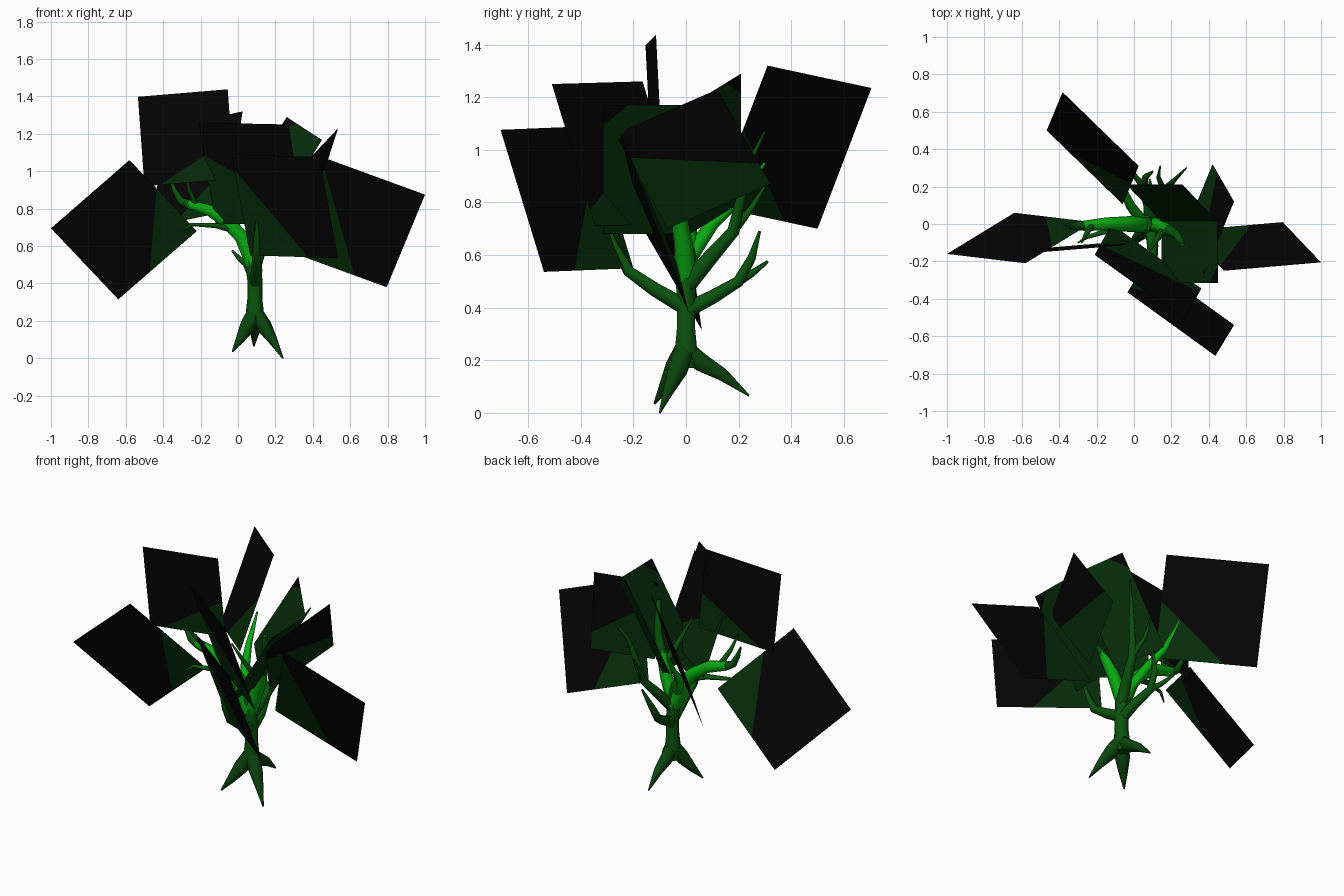
import bpy, bmesh
from mathutils import Vector

if "Cube" in bpy.data.objects:
    bpy.data.objects.remove(bpy.data.objects["Cube"], do_unlink=True)


def material(name, rgb):
    m = bpy.data.materials.new(name)
    m.use_nodes = True
    m.diffuse_color = (*rgb, 1)
    bsdf = next(n for n in m.node_tree.nodes if n.type == 'BSDF_PRINCIPLED')
    bsdf.inputs["Base Color"].default_value = (*rgb, 1)
    bsdf.inputs["Roughness"].default_value = 0.9
    return m


BARK = material("bark green", (0.003, 0.09, 0.004))
DARK = material("dark bark green", (0.003, 0.058, 0.004))
BRIGHT = material("bright green bark", (0.003, 0.4, 0.006))
BLACK = material("leaf black", (0.0015, 0.0015, 0.0015))
LEAF = material("leaf dark green", (0.002, 0.027, 0.003))


def tube(name, points, mat):
    """Tapered round limb; each point is x, y, z, radius."""
    cu = bpy.data.curves.new(name + "_path", 'CURVE')
    cu.dimensions = '3D'
    cu.bevel_depth = 1
    cu.bevel_resolution = 1
    cu.use_fill_caps = True
    sp = cu.splines.new('POLY')
    sp.points.add(len(points) - 1)
    for p, (x, y, z, r) in zip(sp.points, points):
        p.co = (x, y, z, 1)
        p.radius = r
    tmp = bpy.data.objects.new(name + "_path", cu)
    bpy.context.collection.objects.link(tmp)
    deps = bpy.context.evaluated_depsgraph_get()
    me = bpy.data.meshes.new_from_object(tmp.evaluated_get(deps))
    bpy.data.objects.remove(tmp, do_unlink=True)
    me.materials.clear()
    me.materials.append(mat)
    for f in me.polygons:
        f.use_smooth = len(f.vertices) == 4
    ob = bpy.data.objects.new(name, me)
    bpy.context.collection.objects.link(ob)


def leaf(name, base, a, b, fa, fb):
    """Square sheet from a base corner to corners a and b; green near the base,
    split along the line crossing the two sides at fractions fa and fb."""
    base, a, b = Vector(base), Vector(a), Vector(b)
    u, v = a - base, b - base
    normal = u.cross(v)
    bm = bmesh.new()
    bm.faces.new([bm.verts.new(p) for p in (base, a, a + v, b)])
    p, q = base + u * fa, base + v * fb
    cut = (q - p).cross(normal).normalized()
    if cut.dot(base - p) > 0:
        cut = -cut
    bmesh.ops.bisect_plane(bm, geom=bm.verts[:] + bm.edges[:] + bm.faces[:],
                           plane_co=p, plane_no=cut)
    for f in bm.faces:
        f.material_index = int((f.calc_center_median() - p).dot(cut) < 0)
    me = bpy.data.meshes.new(name)
    bm.to_mesh(me)
    bm.free()
    me.materials.append(BLACK)
    me.materials.append(LEAF)
    ob = bpy.data.objects.new(name, me)
    bpy.context.collection.objects.link(ob)


# Trunk and roots
tube("trunk", [(.09, 0, .17, .045), (.09, 0, .23, .05), (.09, 0, .32, .04),
               (.09, 0, .42, .04), (.08, 0, .52, .045), (.06, 0, .62, .04)], BARK)
tube("root_left", [(.09, 0, .25, .04), (.14, -.03, .17, .042),
                   (.19, -.065, .09, .024), (.24, -.1, .0, .004)], DARK)
tube("root_right", [(.09, 0, .25, .04), (.05, -.04, .17, .042),
                    (.01, -.08, .1, .024), (-.03, -.12, .035, .004)], DARK)
tube("root_back", [(.09, 0, .24, .04), (.09, .06, .19, .04),
                   (.09, .14, .145, .028), (.085, .24, .065, .004)], DARK)

# Main limbs
tube("right_limb", [(.08, 0, .5, .045), (.02, 0, .65, .045), (-.06, 0, .73, .04),
                    (-.15, 0, .79, .035), (-.27, -.01, .825, .027)], BRIGHT)
tube("right_limb_tip", [(-.26, -.01, .82, .027), (-.31, -.01, .845, .022),
                        (-.34, -.01, .9, .015), (-.37, 0, .97, .005)], BARK)
tube("middle_limb", [(.08, 0, .5, .042), (.14, -.01, .65, .036),
                     (.19, -.035, .78, .03)], BRIGHT)
tube("middle_limb_tip", [(.185, -.03, .77, .03), (.23, -.06, .88, .024),
                         (.25, -.09, .97, .019), (.26, -.11, 1.05, .014)], BARK)
tube("upper_back_limb", [(.09, 0, .48, .035), (.13, .1, .6, .03), (.16, .18, .69, .024),
                         (.19, .21, .82, .018), (.22, .24, .95, .012),
                         (.28, .3, 1.07, .004)], BARK)
tube("lower_back_limb", [(.09, 0, .39, .035), (.08, .1, .44, .03), (.05, .2, .5, .024),
                         (.06, .25, .59, .018), (.1, .28, .69, .006)], BARK)
tube("front_limb", [(.09, 0, .4, .035), (.1, -.12, .47, .03), (.1, -.22, .54, .024),
                    (.1, -.27, .63, .018), (.1, -.31, .73, .006)], BARK)
tube("far_back_limb", [(.04, .02, .6, .03), (-.02, .1, .72, .026),
                       (-.06, .19, .8, .018), (-.08, .3, .95, .005)], BRIGHT)

# Twigs
tube("lower_back_twig", [(.05, .2, .5, .018), (.01, .25, .53, .014), (-.03, .31, .575, .006)], BARK)
tube("right_twig", [(.0, 0, .68, .02), (-.12, -.03, .71, .016), (-.25, -.07, .715, .01),
                    (-.3, -.1, .68, .004)], BARK)
tube("right_upper_twig", [(-.22, 0, .81, .018), (-.26, -.06, .9, .012), (-.28, -.1, .98, .004)], BARK)
tube("middle_twig", [(.16, -.03, .72, .02), (.11, -.1, .85, .014), (.07, -.16, .97, .005)], BARK)
tube("upper_back_twig", [(.16, .18, .69, .018), (.13, .25, .78, .012), (.14, .31, .88, .004)], BARK)

# Foliage sheets
leaf("leaf_right", (-.22, .01, .68), (-.58, -.21, 1.06), (-.64, .06, .315), .6, .6)
leaf("leaf_top_right", (-.02, -.09, .96), (-.5, -.13, .92), (-.055, -.114, 1.438), .83, .45)
leaf("leaf_left", (.275, -.035, .57), (.48, -.25, 1.065), (.795, .01, .38), .9, .67)
leaf("leaf_front_upper", (-.12, 0, .72), (.36, -.345, .71), (-.21, -.165, 1.26), 1.2, .68)
leaf("leaf_front_lower", (.065, -.2, .55), (.535, -.54, .536), (-.035, -.365, 1.09), .66, .85)
leaf("leaf_back", (-.06, .105, .785), (-.467, .5, .7), (.025, .31, 1.32), .68, .55)
leaf("leaf_left_upper", (.26, -.07, .7), (.42, .32, .87), (.375, -.27, 1.06), 1.4, .75)

# Folded crown sheet: two halves meeting at a shared crease
crease_low, crease_high = (.145, .015, .68), (.445, .015, 1.17)
leaf("crown_front_half", crease_low, (.15, -.315, .68), crease_high, 2.5, 1.4)
leaf("crown_back_half", crease_low, (-.04, .21, .8), crease_high, 2.5, 1.4)
